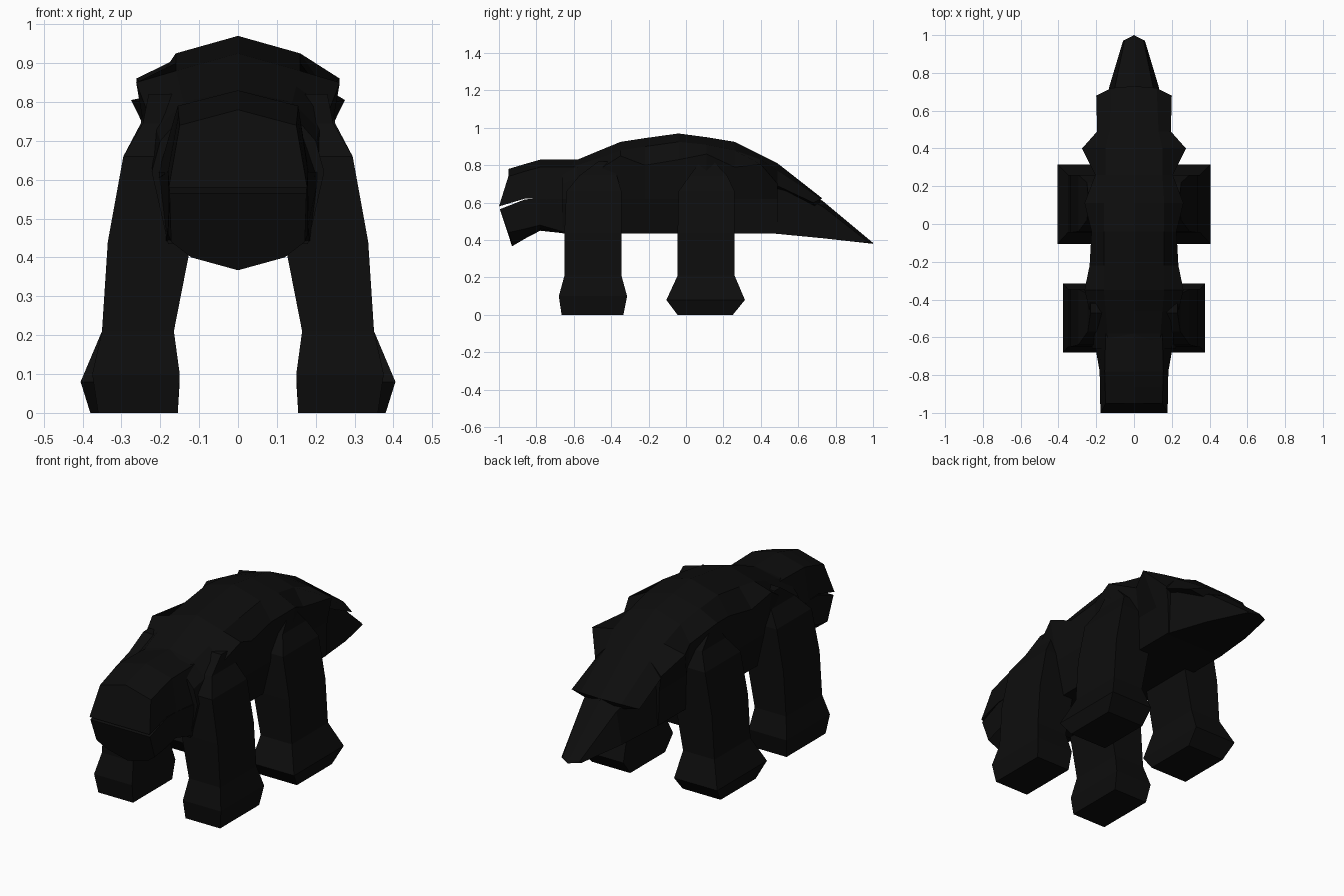
import bpy, bmesh

hide = bpy.data.materials.new("charcoal hide")
hide.diffuse_color = (0.004, 0.004, 0.004, 1)


def loft(name, rings):
    """Skin closed rings of (x, y, z) points and cap both ends."""
    bm = bmesh.new()
    loops = [[bm.verts.new(p) for p in ring] for ring in rings]
    n = len(loops[0])
    for a, b in zip(loops, loops[1:]):
        for i in range(n):
            j = (i + 1) % n
            bm.faces.new((a[i], a[j], b[j], b[i]))
    bm.faces.new(loops[0])
    bm.faces.new(loops[-1])
    bmesh.ops.recalc_face_normals(bm, faces=bm.faces)
    mesh = bpy.data.meshes.new(name)
    bm.to_mesh(mesh)
    bm.free()
    mesh.materials.append(hide)
    obj = bpy.data.objects.new(name, mesh)
    bpy.context.collection.objects.link(obj)
    return obj


def mirrored(half):
    """Complete a ring from its right half, top centre to bottom centre."""
    return half + [(-x, y, z) for x, y, z in reversed(half[1:-1])]


# Arched body: y, ridge z, back x/z, flank x/z
BODY = [
    (-0.66, 0.82, 0.13, 0.78, 0.20, 0.70),
    (-0.58, 0.83, 0.14, 0.80, 0.21, 0.73),
    (-0.46, 0.88, 0.15, 0.84, 0.235, 0.78),
    (-0.35, 0.925, 0.16, 0.88, 0.262, 0.85),
    (-0.22, 0.945, 0.16, 0.90, 0.235, 0.80),
    (-0.04, 0.97, 0.16, 0.925, 0.225, 0.83),
    (0.11, 0.95, 0.16, 0.91, 0.262, 0.86),
    (0.26, 0.925, 0.15, 0.88, 0.205, 0.79),
    (0.40, 0.855, 0.15, 0.83, 0.275, 0.805),
    (0.49, 0.81, 0.13, 0.77, 0.195, 0.70),
]
body = []
for y, zt, x1, z1, x2, z2 in BODY:
    side = 0.232 if y < 0.2 else 0.195
    body.append(mirrored([(0, y, zt), (x1, y, z1), (x2, y, z2),
                          (side - 0.01, y, 0.62), (0.18, y, 0.435), (0, y, 0.435)]))
loft("body", body)

# Rump plate overhanging the tail
loft("rump_plate", [
    mirrored([(0, 0.45, 0.83), (0.13, 0.45, 0.79), (0.20, 0.45, 0.71), (0, 0.45, 0.60)]),
    mirrored([(0, 0.49, 0.81), (0.13, 0.49, 0.77), (0.195, 0.49, 0.69), (0, 0.49, 0.58)]),
    mirrored([(0, 0.73, 0.622), (0.12, 0.72, 0.62), (0.20, 0.68, 0.60), (0, 0.70, 0.56)]),
])

# Wedge tail
loft("tail", [
    mirrored([(0, 0.47, 0.78), (0.17, 0.47, 0.70), (0.18, 0.47, 0.435), (0, 0.47, 0.435)]),
    mirrored([(0, 0.73, 0.61), (0.10, 0.73, 0.58), (0.13, 0.73, 0.41), (0, 0.73, 0.41)]),
    mirrored([(0, 1.00, 0.385), (0.05, 0.97, 0.392), (0.058, 0.97, 0.385), (0, 1.00, 0.38)]),
])

# Head with slanted muzzle
loft("upper_head", [
    mirrored([(0, -0.58, 0.83), (0.15, -0.58, 0.79), (0.21, -0.62, 0.60), (0, -0.62, 0.60)]),
    mirrored([(0, -0.78, 0.83), (0.155, -0.78, 0.79), (0.182, -0.78, 0.62), (0, -0.78, 0.62)]),
    mirrored([(0, -0.86, 0.807), (0.153, -0.86, 0.768), (0.18, -0.86, 0.622), (0, -0.86, 0.622)]),
    mirrored([(0, -0.95, 0.78), (0.15, -0.95, 0.74), (0.178, -1.0, 0.58), (0, -1.0, 0.58)]),
])

# Lower jaw with keeled chin
loft("lower_jaw", [
    mirrored([(0, -0.60, 0.62), (0.21, -0.62, 0.62), (0.185, -0.64, 0.44),
              (0.12, -0.64, 0.435), (0, -0.64, 0.435)]),
    mirrored([(0, -0.78, 0.62), (0.182, -0.78, 0.62), (0.18, -0.78, 0.48),
              (0.12, -0.78, 0.46), (0, -0.78, 0.45)]),
    mirrored([(0, -0.86, 0.618), (0.18, -0.86, 0.618), (0.18, -0.86, 0.46),
              (0.12, -0.86, 0.43), (0, -0.86, 0.408)]),
    mirrored([(0, -0.995, 0.565), (0.176, -0.995, 0.565), (0.172, -0.95, 0.44),
              (0.12, -0.935, 0.40), (0, -0.93, 0.367)]),
])

# Legs: z, inner x, outer x, front y, back y
FRONT_LEG = [
    (0, 0.155, 0.36, -0.665, -0.335),
    (0.10, 0.15, 0.375, -0.68, -0.315),
    (0.21, 0.165, 0.35, -0.65, -0.345),
    (0.44, 0.12, 0.335, -0.65, -0.345),
    (0.66, 0.10, 0.295, -0.64, -0.345),
    (0.745, 0.10, 0.245, -0.57, -0.37),
    (0.82, 0.12, 0.23, -0.47, -0.42),
]
HIND_LEG = [
    (0, 0.155, 0.38, -0.045, 0.25),
    (0.08, 0.15, 0.405, -0.105, 0.315),
    (0.21, 0.165, 0.35, -0.045, 0.26),
    (0.44, 0.12, 0.335, -0.045, 0.26),
    (0.66, 0.10, 0.295, -0.04, 0.26),
    (0.745, 0.10, 0.25, 0.02, 0.22),
    (0.84, 0.12, 0.24, 0.09, 0.13),
]
for name, leg in (("front_leg", FRONT_LEG), ("hind_leg", HIND_LEG)):
    for side, s in (("right", 1), ("left", -1)):
        loft(f"{name}_{side}", [
            [(s * a, c, z), (s * b, c, z), (s * b, d, z), (s * a, d, z)]
            for z, a, b, c, d in leg])
